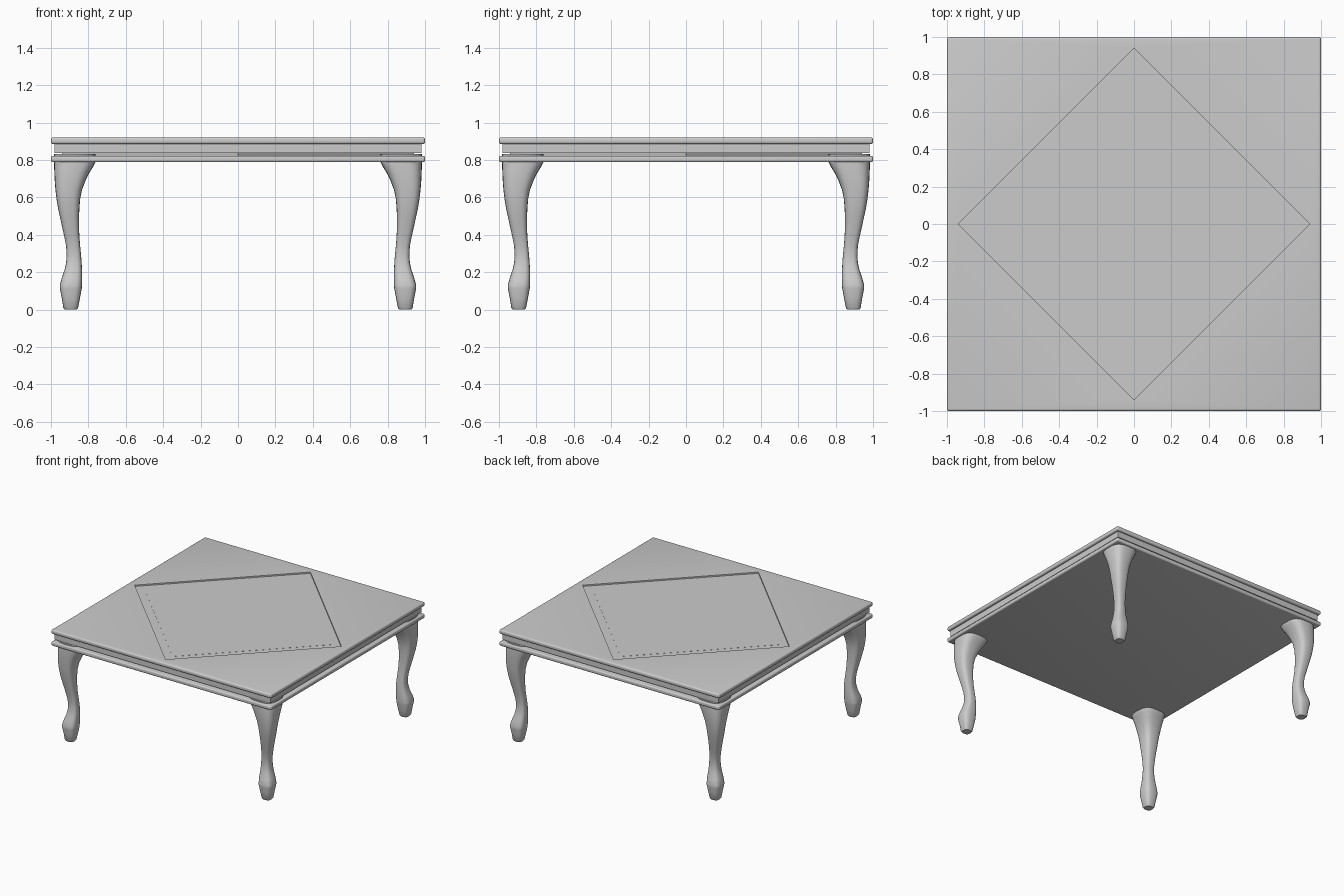
import bpy, bmesh
from math import cos, sin, pi, copysign

if "Cube" in bpy.data.objects:
    bpy.data.objects.remove(bpy.data.objects["Cube"])


def activate(ob):
    bpy.ops.object.select_all(action='DESELECT')
    ob.select_set(True)
    bpy.context.view_layer.objects.active = ob


def slab(name, half, z0, z1, bevel=0.0, turn=0.0):
    """Square slab; half is the half side length, turn rotates it about z."""
    bpy.ops.mesh.primitive_cube_add(size=1, location=(0, 0, (z0 + z1) / 2),
                                    rotation=(0, 0, turn))
    ob = bpy.context.object
    ob.name = name
    ob.scale = (2 * half, 2 * half, z1 - z0)
    bpy.ops.object.transform_apply(location=False, rotation=True, scale=True)
    if bevel:
        m = ob.modifiers.new("round_edge", 'BEVEL')
        m.width, m.segments = bevel, 4
        bpy.ops.object.modifier_apply(modifier=m.name)
        bpy.ops.object.shade_smooth_by_angle()
    return ob


R2 = 2 ** 0.5
# Table top, apron and lower board
top = slab("table_top", 1.0, 0.885, 0.92, 0.012)
slab("apron", 0.98, 0.836, 0.885)
slab("lower_board", 1.0, 0.788, 0.822, 0.010)

# Diamond core seen in the gap, and the shallow diamond recess in the top
slab("diamond_core", 0.94 / R2, 0.822, 0.836, turn=pi / 4)
cutter = slab("recess_cutter", 0.94 / R2, 0.909, 0.95, turn=pi / 4)
cutter.hide_render = True
activate(top)
cut = top.modifiers.new("recess", 'BOOLEAN')
cut.object, cut.operation, cut.solver = cutter, 'DIFFERENCE', 'EXACT'
bpy.ops.object.modifier_apply(modifier=cut.name)
bpy.ops.object.shade_smooth_by_angle()
bpy.data.objects.remove(cutter)
slab("diamond_inlay", 0.85 / R2, 0.905, 0.910, turn=pi / 4)

# Cabriole leg: (height, inner edge, outer edge) along both axes
PROFILE = [(0.0, 0.861, 0.927), (0.01, 0.855, 0.934), (0.06, 0.845, 0.942),
           (0.115, 0.835, 0.953), (0.13, 0.834, 0.953), (0.17, 0.833, 0.942),
           (0.21, 0.834, 0.928), (0.25, 0.836, 0.919), (0.29, 0.839, 0.916),
           (0.34, 0.844, 0.919), (0.39, 0.848, 0.929), (0.44, 0.850, 0.940),
           (0.49, 0.850, 0.951), (0.54, 0.848, 0.962), (0.59, 0.844, 0.970),
           (0.64, 0.834, 0.976), (0.69, 0.815, 0.980), (0.73, 0.795, 0.982),
           (0.765, 0.774, 0.983), (0.79, 0.762, 0.983), (0.832, 0.762, 0.983)]
SIDES = 24


def rounded(c):
    return copysign(abs(c) ** (2 / 3), c)


def leg(name, sx, sy):
    bm = bmesh.new()
    rings = []
    for z, inner, outer in PROFILE:
        c, r = (inner + outer) / 2, (outer - inner) / 2
        rings.append([bm.verts.new((sx * (c + r * rounded(cos(2 * pi * i / SIDES))),
                                    sy * (c + r * rounded(sin(2 * pi * i / SIDES))), z))
                      for i in range(SIDES)])
    for a, b in zip(rings, rings[1:]):
        for i in range(SIDES):
            j = (i + 1) % SIDES
            bm.faces.new((a[i], a[j], b[j], b[i]))
    bm.faces.new(rings[0])
    bm.faces.new(rings[-1])
    bmesh.ops.recalc_face_normals(bm, faces=bm.faces)
    me = bpy.data.meshes.new(name)
    bm.to_mesh(me)
    bm.free()
    ob = bpy.data.objects.new(name, me)
    bpy.context.collection.objects.link(ob)
    activate(ob)
    bpy.ops.object.shade_smooth_by_angle()


for ny, sy in (("front", -1), ("back", 1)):
    for nx, sx in (("left", -1), ("right", 1)):
        leg(f"{ny}_{nx}_leg", sx, sy)
